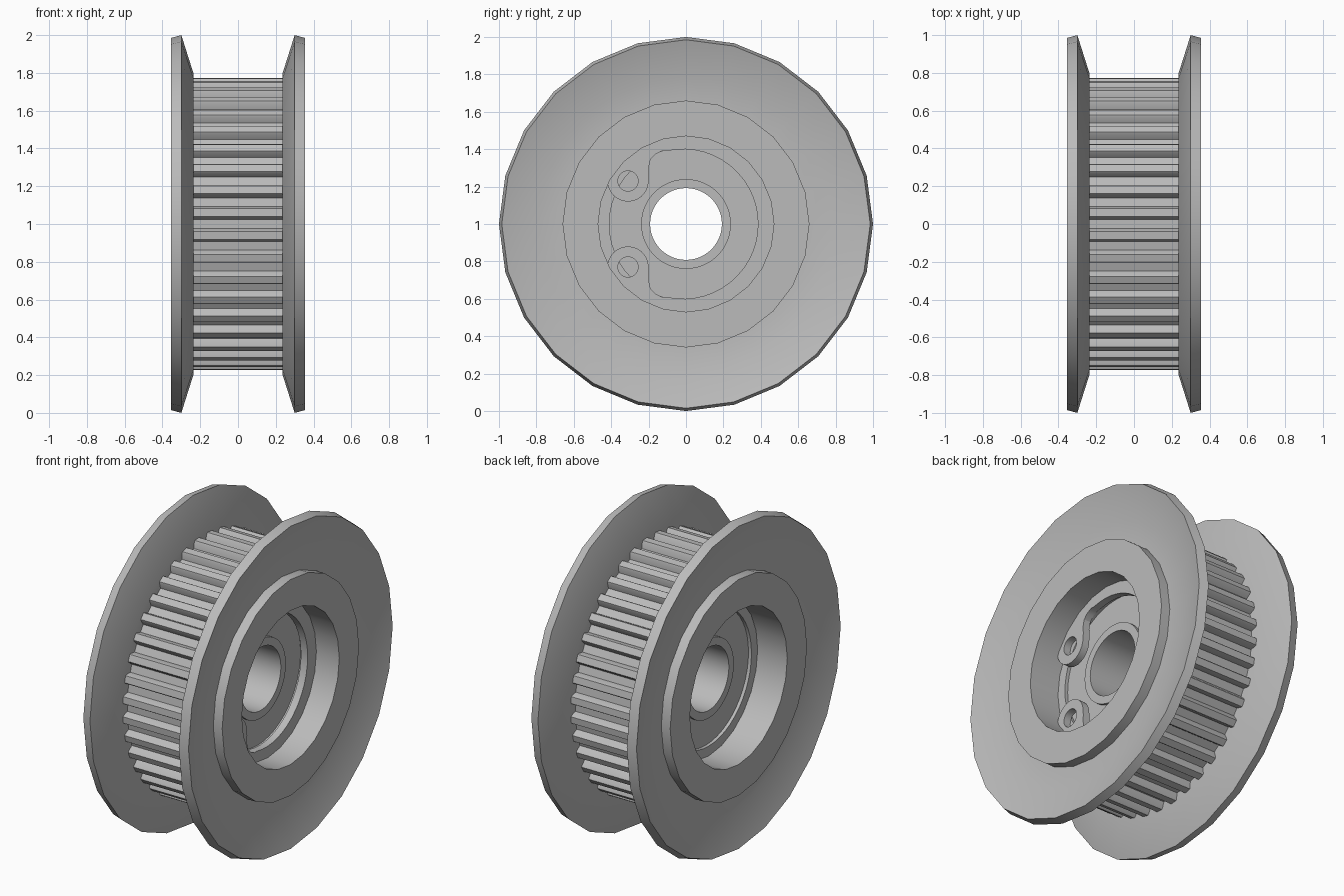
import bpy, bmesh, math
from mathutils import Matrix

cube = bpy.data.objects.get("Cube")
if cube:
    bpy.data.objects.remove(cube, do_unlink=True)

metal = bpy.data.materials.new("grey metal")
metal.use_nodes = True
GREY = (0.5, 0.5, 0.5, 1)
metal.diffuse_color = GREY
metal.node_tree.nodes["Principled BSDF"].inputs["Base Color"].default_value = GREY


def finish(name, bm):
    """Turn a bmesh into a smooth-by-angle object."""
    bmesh.ops.recalc_face_normals(bm, faces=bm.faces)
    mesh = bpy.data.meshes.new(name)
    bm.to_mesh(mesh)
    bm.free()
    mesh.materials.append(metal)
    obj = bpy.data.objects.new(name, mesh)
    bpy.context.collection.objects.link(obj)
    bpy.ops.object.select_all(action='DESELECT')
    obj.select_set(True)
    bpy.context.view_layer.objects.active = obj
    bpy.ops.object.shade_smooth_by_angle(angle=math.radians(30))
    return obj


def join_rings(bm, rings):
    """Bridge a closed series of closed vertex rings."""
    for a, b in zip(rings, rings[1:] + rings[:1]):
        n = len(a)
        for i in range(n):
            j = (i + 1) % n
            bm.faces.new((a[i], a[j], b[j], b[i]))


def lathe(name, profile, sides):
    """Revolve a closed (x, radius) profile about the axle line."""
    bm = bmesh.new()
    rings = []
    for i in range(sides):
        a = math.tau * i / sides
        rings.append([bm.verts.new((x, r * math.sin(a), 1 + r * math.cos(a)))
                      for x, r in profile])
    join_rings(bm, rings)
    return finish(name, bm)


def arc(cx, cy, r, start, end, steps):
    pts = []
    for i in range(steps + 1):
        a = math.radians(start + (end - start) * i / steps)
        pts.append((cx + r * math.cos(a), cy + r * math.sin(a)))
    return pts


# Hub sleeve
lathe("hub", [(-.355, .47), (-.355, .66), (.355, .66), (.355, .47)], 24)

# Dished flanges on both ends
flange = [(.235, .62), (.235, .795), (.30, 1.0), (.355, .985), (.295, .785), (.295, .62)]
for side, name in ((1, "left_flange"), (-1, "right_flange")):
    lathe(name, [(side * x, r) for x, r in flange], 24)

# Toothed belt ring
TEETH, TIP, ROOT = 40, .775, .732
outline = []
for k in range(TEETH):
    for offset, r in ((-2.7, ROOT), (-1.9, TIP - .008), (-1.5, TIP),
                      (1.5, TIP), (1.9, TIP - .008), (2.7, ROOT)):
        a = math.radians((k + .5) * 360 / TEETH + offset)
        outline.append((r * math.cos(a), r * math.sin(a)))
inner = [(p[0] * .64 / math.hypot(*p), p[1] * .64 / math.hypot(*p)) for p in outline]
bm = bmesh.new()
join_rings(bm, [[bm.verts.new((x, y, 1 + z)) for y, z in ring]
                for x, ring in ((-.24, inner), (-.24, outline), (.24, outline), (.24, inner))])
finish("toothed_ring", bm)

# Bearing: outer race, recessed shield, inner race
lathe("bearing_outer_race", [(-.155, .41), (-.155, .475), (.155, .475), (.155, .41)], 48)
lathe("bearing_shield", [(-.135, .235), (-.135, .415), (.135, .415), (.135, .235)], 48)
lathe("bearing_inner_race", [(-.155, .192), (-.155, .24), (.155, .24), (.155, .192)], 48)

# Retaining clip with two drilled ears
EAR = (-.31, .23)
half = (arc(0, 0, .472, 0, 150, 20) + arc(*EAR, .11, 190, 360, 14)
        + [(-.197, .26), (-.2, .3), (-.19, .345), (-.165, .372), (-.13, .39)]
        + arc(-.015, 0, .4, 103, 0, 14))
mirrored = [(x, -y) for x, y in reversed(half[1:-1])]
curve = bpy.data.curves.new("clip_outline", 'CURVE')
curve.dimensions = '2D'
curve.fill_mode = 'BOTH'
curve.extrude = .0225
holes = [arc(EAR[0], s * EAR[1], .054, 0, 345, 23) for s in (1, -1)]
for pts in [half + mirrored] + holes:
    spline = curve.splines.new('POLY')
    spline.points.add(len(pts) - 1)
    for point, (x, y) in zip(spline.points, pts):
        point.co = (x, y, 0, 1)
    spline.use_cyclic_u = True
helper = bpy.data.objects.new("clip_outline", curve)
bpy.context.collection.objects.link(helper)
bpy.context.view_layer.update()
bm = bmesh.new()
bm.from_mesh(helper.evaluated_get(bpy.context.evaluated_depsgraph_get()).to_mesh())
bpy.data.objects.remove(helper, do_unlink=True)
bmesh.ops.remove_doubles(bm, verts=bm.verts, dist=.0001)
# Lay the flat outline against the bearing face
bm.transform(Matrix(((0, 0, 1, .178), (1, 0, 0, 0), (0, 1, 0, 1), (0, 0, 0, 1))))
finish("retaining_clip", bm)
